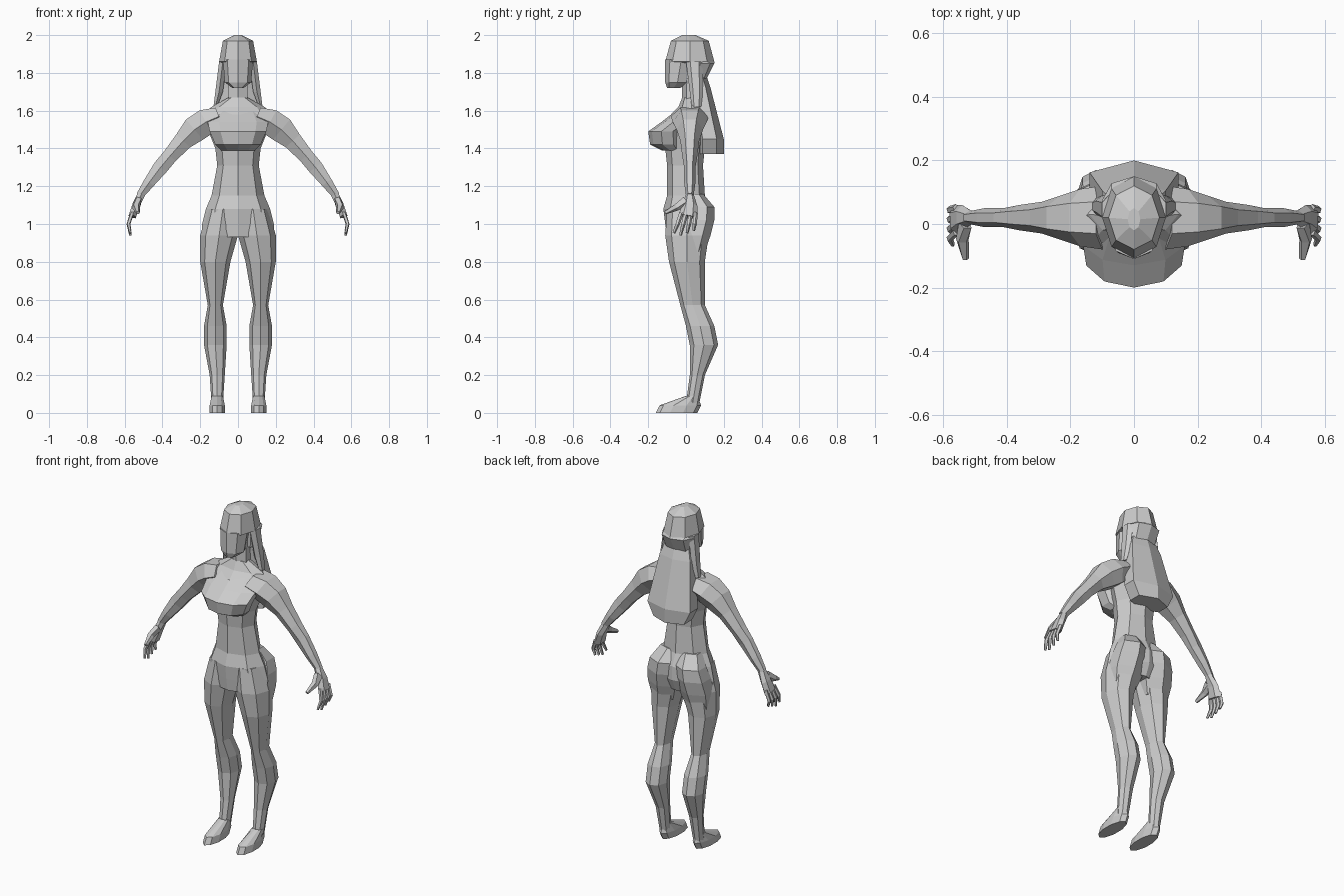
import bpy, bmesh, math
from mathutils import Vector

cube = bpy.data.objects.get("Cube")
if cube:
    bpy.data.objects.remove(cube, do_unlink=True)

grey = (.6, .6, .6, 1)
clay = bpy.data.materials.new("light grey clay")
clay.use_nodes = True
clay.diffuse_color = grey
clay.node_tree.nodes["Principled BSDF"].inputs["Base Color"].default_value = grey


def polygon(sides):
    """Polygon with a corner at the front, stretched to fill a unit box."""
    angles = [math.tau * i / sides for i in range(sides)]
    widest = max(math.sin(angle) for angle in angles)
    return [(math.sin(angle) / widest, math.cos(angle)) for angle in angles]


def skin(name, loops, mirror):
    """Bridge equal point loops into a closed, flat-shaded mesh."""
    bm = bmesh.new()
    rows = [[bm.verts.new(point) for point in loop] for loop in loops]
    for low, high in zip(rows, rows[1:]):
        for i in range(len(low)):
            bm.faces.new((low[i - 1], low[i], high[i], high[i - 1]))
    bm.faces.new(rows[0])
    bm.faces.new(rows[-1])
    bmesh.ops.recalc_face_normals(bm, faces=bm.faces)
    mesh = bpy.data.meshes.new(name)
    bm.to_mesh(mesh)
    bm.free()
    mesh.materials.append(clay)
    obj = bpy.data.objects.new(name, mesh)
    bpy.context.collection.objects.link(obj)
    if mirror:
        obj.modifiers.new("other side", 'MIRROR')


def ring(z, half, front, back, x=0):
    """Level cross-section: half width, reach to the front and to the back."""
    middle, depth = (back - front) / 2, (back + front) / 2
    return lambda u, v: (x + half * u, middle - depth * v, z)


def loft(name, sides, *rings, mirror=False):
    skin(name, [[place(u, v) for u, v in polygon(sides)] for place in rings], mirror)


def joint(x, z, thick, wide, y=.02):
    """Point on a limb: thickness and front-to-back radius."""
    return Vector((x, y, z)), thick, wide


def limb(name, sides, *joints):
    """Mirrored tube whose sections stand square to its path."""
    loops = []
    for i, (centre, thick, wide) in enumerate(joints):
        before, after = joints[max(i - 1, 0)][0], joints[min(i + 1, len(joints) - 1)][0]
        along = (after - before).normalized()
        out = along.cross(Vector((0, 1, 0))).normalized()
        side = out.cross(along)
        loops.append([centre + out * u * thick + side * v * wide for u, v in polygon(sides)])
    skin(name, loops, True)


# Trunk
loft("torso", 8,
     ring(z=.93, half=.19, front=.1, back=.1),
     ring(z=1, half=.19, front=.11, back=.13),
     ring(z=1.08, half=.17, front=.12, back=.13),
     ring(z=1.15, half=.14, front=.1, back=.1),
     ring(z=1.31, half=.11, front=.1, back=.09),
     ring(z=1.4, half=.12, front=.11, back=.1),
     ring(z=1.5, half=.16, front=.1, back=.12),
     ring(z=1.58, half=.18, front=.08, back=.12),
     ring(z=1.62, half=.14, front=.04, back=.1),
     ring(z=1.67, half=.05, front=.02, back=.07))
loft("bust", 10,
     ring(z=1.39, half=.09, front=.13, back=0),
     ring(z=1.42, half=.12, front=.19, back=0),
     ring(z=1.49, half=.15, front=.2, back=0),
     ring(z=1.54, half=.16, front=.13, back=.05),
     ring(z=1.61, half=.12, front=.04, back=.06))
loft("buttock", 6,
     ring(z=.85, x=.11, half=.07, front=.04, back=.1),
     ring(z=.94, x=.1, half=.09, front=.04, back=.13),
     ring(z=1.02, x=.09, half=.09, front=.02, back=.15),
     ring(z=1.09, x=.08, half=.08, front=0, back=.15),
     ring(z=1.16, x=.06, half=.06, front=0, back=.09),
     mirror=True)
loft("neck", 6,
     ring(z=1.6, half=.07, front=.03, back=.09),
     ring(z=1.66, half=.05, front=.02, back=.07),
     ring(z=1.8, half=.05, front=.02, back=.08))

# Legs and feet
loft("leg", 8,
     ring(z=.05, x=.11, half=.03, front=0, back=.07),
     ring(z=.2, x=.11, half=.04, front=-.02, back=.1),
     ring(z=.36, x=.12, half=.06, front=-.02, back=.17),
     ring(z=.46, x=.12, half=.06, front=0, back=.15),
     ring(z=.57, x=.12, half=.04, front=.03, back=.1),
     ring(z=.8, x=.12, half=.08, front=.09, back=.1),
     ring(z=.94, x=.1, half=.1, front=.11, back=.12),
     ring(z=1.08, x=.08, half=.08, front=.1, back=.1),
     mirror=True)
loft("foot", 10,
     ring(z=0, x=.11, half=.04, front=.16, back=.06),
     ring(z=.04, x=.11, half=.04, front=.14, back=.08),
     ring(z=.09, x=.11, half=.03, front=0, back=.06),
     mirror=True)

# Arms and hands
limb("arm", 6,
     joint(x=.1, z=1.57, thick=.05, wide=.1),
     joint(x=.17, z=1.54, thick=.07, wide=.09),
     joint(x=.23, z=1.5, thick=.07, wide=.07),
     joint(x=.29, z=1.44, thick=.05, wide=.05),
     joint(x=.36, z=1.36, thick=.04, wide=.04),
     joint(x=.41, z=1.3, thick=.04, wide=.03),
     joint(x=.47, z=1.22, thick=.03, wide=.03),
     joint(x=.52, z=1.15, thick=.02, wide=.02))
limb("palm", 6,
     joint(x=.51, z=1.16, thick=.02, wide=.02),
     joint(x=.54, z=1.1, thick=.02, wide=.04),
     joint(x=.56, z=1.04, thick=.02, wide=.05, y=.01))
for place, finger in enumerate(("index", "middle", "ring", "little")):
    root = (place - 1) / 40
    tip = root * 1.4 - .03
    drop = .94 + abs(root) / 2
    limb(finger + "_finger", 5,
         joint(x=.56, z=1.06, thick=.01, wide=.013, y=root),
         joint(x=.58, z=1, thick=.01, wide=.012, y=(root + tip) / 2),
         joint(x=.57, z=drop, thick=.006, wide=.008, y=tip))
limb("thumb", 5,
     joint(x=.53, z=1.12, thick=.02, wide=.03, y=0),
     joint(x=.54, z=1.09, thick=.02, wide=.02, y=-.05),
     joint(x=.53, z=1.06, thick=.01, wide=.01, y=-.11))

# Head and hair
loft("face", 8,
     ring(z=1.72, half=.03, front=.1, back=-.03),
     ring(z=1.75, half=.07, front=.11, back=.02),
     ring(z=1.87, half=.08, front=.11, back=.06))
loft("hair_cap", 8,
     ring(z=1.75, half=.09, front=-.01, back=.1),
     ring(z=1.85, half=.1, front=0, back=.15),
     ring(z=1.86, half=.1, front=.11, back=.15),
     ring(z=1.97, half=.08, front=.08, back=.12),
     ring(z=2, half=.02, front=.02, back=.05))
loft("long_hair", 6,
     ring(z=1.78, half=.08, front=-.02, back=.11),
     ring(z=1.72, half=.1, front=-.03, back=.13),
     ring(z=1.45, half=.14, front=-.05, back=.2),
     ring(z=1.37, half=.1, front=-.05, back=.2))
loft("side_lock", 6,
     ring(z=1.62, x=.12, half=.01, front=-.03, back=.08),
     ring(z=1.7, x=.1, half=.02, front=-.02, back=.09),
     ring(z=1.86, x=.08, half=.02, front=0, back=.09),
     mirror=True)
